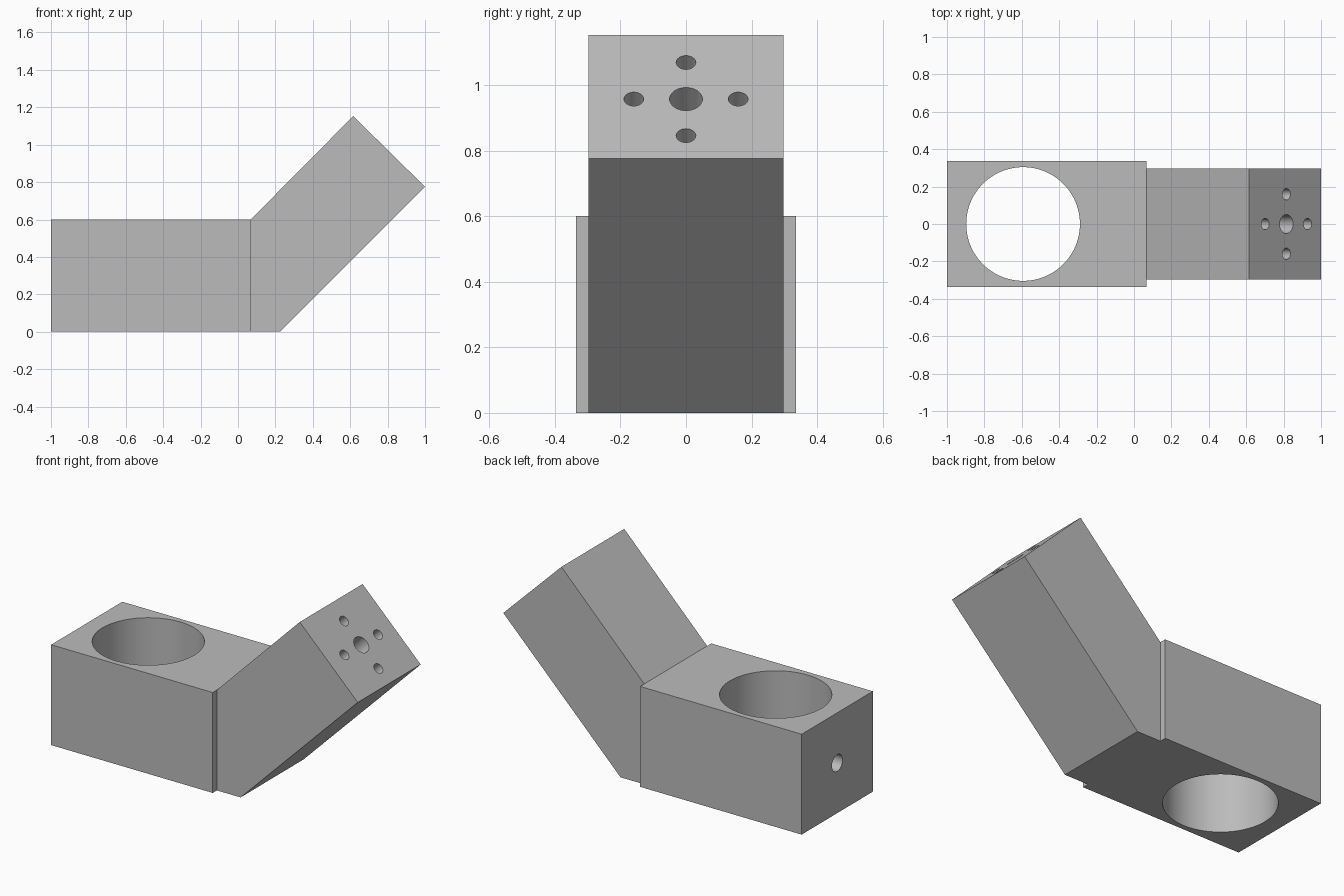
import bpy
import bmesh
from math import radians
from mathutils import Vector

cube = bpy.data.objects.get("Cube")
if cube:
    bpy.data.objects.remove(cube, do_unlink=True)

grey = bpy.data.materials.new("plain grey")
grey.use_nodes = True
colour = (0.5, 0.5, 0.5, 1)
grey.diffuse_color = colour
grey.node_tree.nodes["Principled BSDF"].inputs["Base Color"].default_value = colour


def extruded(name, profile, half_width):
    """Solid from an x-z profile, extruded evenly along y."""
    bm = bmesh.new()
    face = bm.faces.new([bm.verts.new((x, -half_width, z)) for x, z in profile])
    grown = bmesh.ops.extrude_face_region(bm, geom=[face])["geom"]
    moved = [v for v in grown if isinstance(v, bmesh.types.BMVert)]
    bmesh.ops.translate(bm, verts=moved, vec=(0, 2 * half_width, 0))
    bmesh.ops.recalc_face_normals(bm, faces=bm.faces)
    mesh = bpy.data.meshes.new(name)
    bm.to_mesh(mesh)
    bm.free()
    mesh.materials.append(grey)
    obj = bpy.data.objects.new(name, mesh)
    bpy.context.collection.objects.link(obj)
    return obj


def drill(part, name, centre, axis, radius, depth, sides=48):
    """Cut a round hole reaching depth to either side of centre."""
    bpy.ops.mesh.primitive_cylinder_add(
        vertices=sides, radius=radius, depth=2 * depth, location=centre,
        rotation=Vector(axis).to_track_quat("Z", "Y").to_euler())
    cutter = bpy.context.object
    cutter.name = name
    cutter.data.materials.append(grey)
    cutter.hide_render = True
    cutter.hide_set(True)
    cutter.display_type = "WIRE"
    cut = part.modifiers.new(name, "BOOLEAN")
    cut.operation = "DIFFERENCE"
    cut.solver = "EXACT"
    cut.object = cutter


def finish(part):
    """Apply the cuts, remove the cutters and smooth the bores."""
    cutters = [m.object for m in part.modifiers]
    bpy.ops.object.select_all(action="DESELECT")
    part.select_set(True)
    bpy.context.view_layer.objects.active = part
    for m in list(part.modifiers):
        bpy.ops.object.modifier_apply(modifier=m.name)
    for c in cutters:
        bpy.data.objects.remove(c, do_unlink=True)
    bpy.ops.object.shade_smooth_by_angle(angle=radians(30))


joint = 0.068
height = 0.6

# Clamp block with its vertical bore and end set-screw hole
block = extruded("clamp_block", [(-1, 0), (joint, 0), (joint, height), (-1, height)], 0.336)
drill(block, "main_bore", (-0.593, 0, height / 2), (0, 0, 1), 0.304, 0.5, 96)
drill(block, "set_screw_hole", (-1, 0, height / 2), (1, 0, 0), 0.05, 0.3)
finish(block)

# Angled arm rising at forty-five degrees
arm = extruded("angled_arm", [(joint, 0), (0.225, 0), (1, 0.775),
                              (0.616, 1.153), (joint, height)], 0.297)

# Central hole and four surrounding bolt holes in the arm's end face
outward = Vector((1, 0, 1)).normalized()
slope = Vector((-1, 0, 1)).normalized()
across = Vector((0, 1, 0))
centre = Vector((0.815, 0, 0.957))
drill(arm, "centre_hole", centre, outward, 0.05, 0.4)
for i, direction in enumerate((slope, -slope, across, -across)):
    drill(arm, f"bolt_hole_{i}", centre + direction * 0.159, outward, 0.03, 0.25, 32)
finish(arm)
